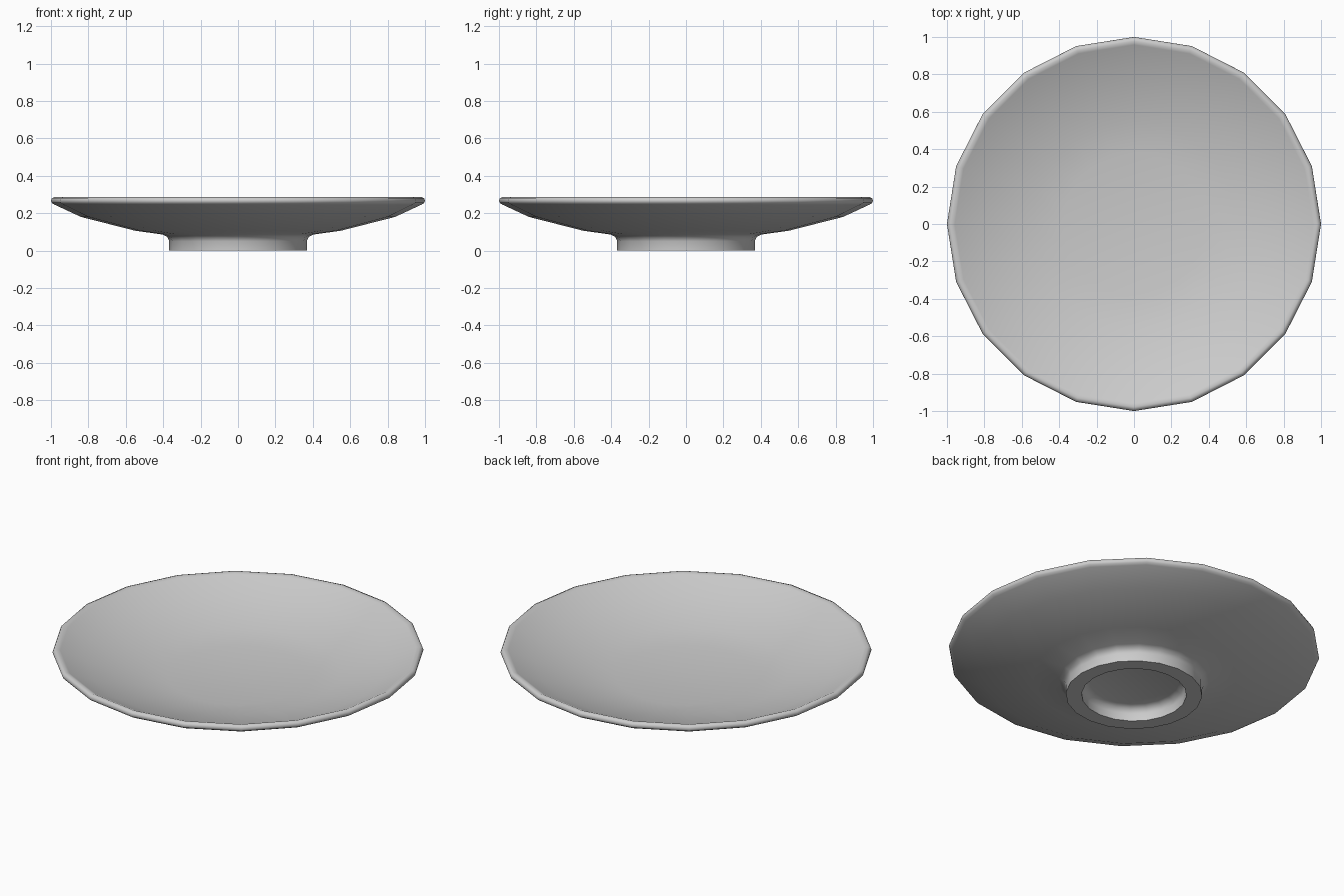
import bpy, bmesh, math

if "Cube" in bpy.data.objects:
    bpy.data.objects.remove(bpy.data.objects["Cube"])

SIDES = 20


def lathe(name, profile):
    """Spin an (r, z) profile round the z axis; r = 0 ends become poles."""
    bm = bmesh.new()
    rings = []
    for r, z in profile:
        if r == 0:
            rings.append([bm.verts.new((0, 0, z))] * SIDES)
        else:
            rings.append([bm.verts.new((r * math.cos(2 * math.pi * i / SIDES),
                                        r * math.sin(2 * math.pi * i / SIDES), z))
                          for i in range(SIDES)])
    for a, b in zip(rings, rings[1:]):
        for i in range(SIDES):
            j = (i + 1) % SIDES
            bm.faces.new(list(dict.fromkeys((a[i], a[j], b[j], b[i]))))
    bmesh.ops.recalc_face_normals(bm, faces=bm.faces)
    mesh = bpy.data.meshes.new(name)
    bm.to_mesh(mesh)
    bm.free()
    obj = bpy.data.objects.new(name, mesh)
    bpy.context.collection.objects.link(obj)
    bpy.context.view_layer.objects.active = obj
    obj.select_set(True)
    bpy.ops.object.shade_smooth_by_angle(angle=math.radians(50))
    return obj


lathe("plate", [
    # recess under the plate and foot ring
    (0, 0.08), (0.24, 0.08), (0.27, 0.07), (0.283, 0.045), (0.283, 0),
    (0.368, 0), (0.368, 0.05), (0.378, 0.073), (0.405, 0.086),
    # sloping underside
    (0.55, 0.106), (0.84, 0.18), (0.98, 0.245),
    # rounded rim
    (0.995, 0.254), (1.0, 0.266), (0.995, 0.28), (0.978, 0.287), (0.958, 0.278),
    # shallow bowl
    (0.82, 0.215), (0.55, 0.145), (0.38, 0.122), (0, 0.115),
])
